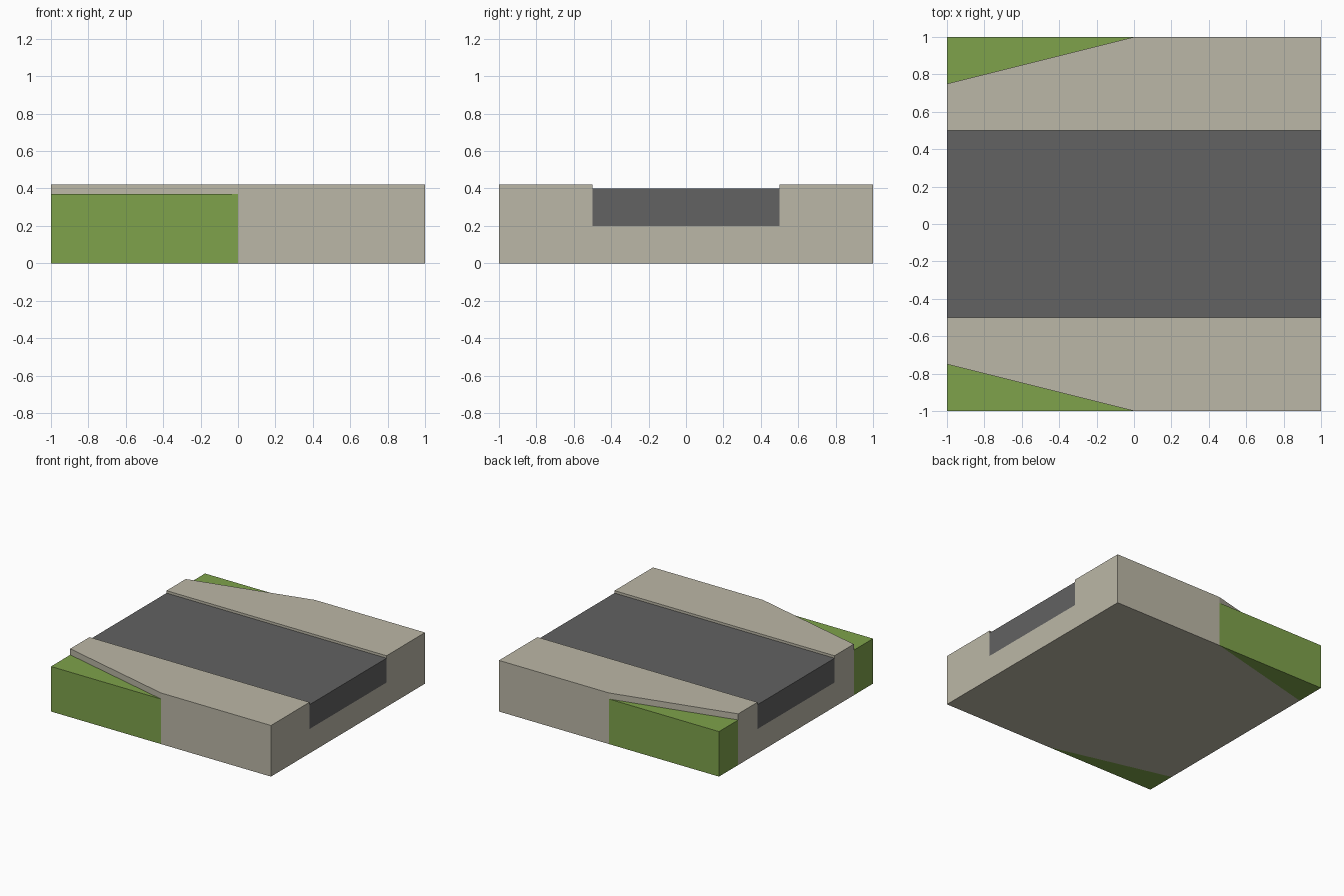
import bpy
import bmesh

cube = bpy.data.objects.get("Cube")
if cube:
    bpy.data.objects.remove(cube, do_unlink=True)


def material(name, rgb):
    mat = bpy.data.materials.new(name)
    mat.use_nodes = True
    mat.diffuse_color = (*rgb, 1)
    bsdf = next(n for n in mat.node_tree.nodes if n.type == "BSDF_PRINCIPLED")
    bsdf.inputs["Base Color"].default_value = (*rgb, 1)
    return mat


concrete = material("concrete", (0.50, 0.475, 0.385))
asphalt = material("asphalt", (0.122, 0.122, 0.122))
grass = material("grass", (0.209, 0.36, 0.07))


def loft(name, rings, mat):
    """Skin matching closed cross-sections and cap both ends."""
    bm = bmesh.new()
    loops = [[bm.verts.new(p) for p in ring] for ring in rings]
    count = len(loops[0])
    for a, b in zip(loops, loops[1:]):
        for i in range(count):
            j = (i + 1) % count
            bm.faces.new((a[i], a[j], b[j], b[i]))
    bm.faces.new(loops[0][::-1])
    bm.faces.new(loops[-1])
    bmesh.ops.recalc_face_normals(bm, faces=bm.faces)
    mesh = bpy.data.meshes.new(name)
    bm.to_mesh(mesh)
    bm.free()
    mesh.materials.append(mat)
    obj = bpy.data.objects.new(name, mesh)
    bpy.context.collection.objects.link(obj)
    return obj


ROAD_HALF = 0.5
BED, ROAD, CURB, LAWN = 0.2, 0.4, 0.42, 0.37
NARROW = 0.75


# Concrete channel with raised pavements, tapering towards the -x end
def channel(x, w):
    half = [(w, 0), (w, CURB), (ROAD_HALF, CURB), (ROAD_HALF, BED)]
    outline = half + [(-y, z) for y, z in reversed(half)]
    return [(x, y, z) for y, z in outline]


loft("pavement_base", [channel(-1, NARROW), channel(0, 1), channel(1, 1)], concrete)

# Road slab lying in the channel
road_section = [(-ROAD_HALF, BED), (ROAD_HALF, BED), (ROAD_HALF, ROAD), (-ROAD_HALF, ROAD)]
loft("road", [[(x, y, z) for y, z in road_section] for x in (-1, 1)], asphalt)

# Grass wedges filling the two tapered corners
for side, name in ((-1, "front_grass"), (1, "back_grass")):
    corner = [(-1, side * NARROW), (0, side), (-1, side)]
    loft(name, [[(x, y, z) for x, y in corner] for z in (0, LAWN)], grass)
